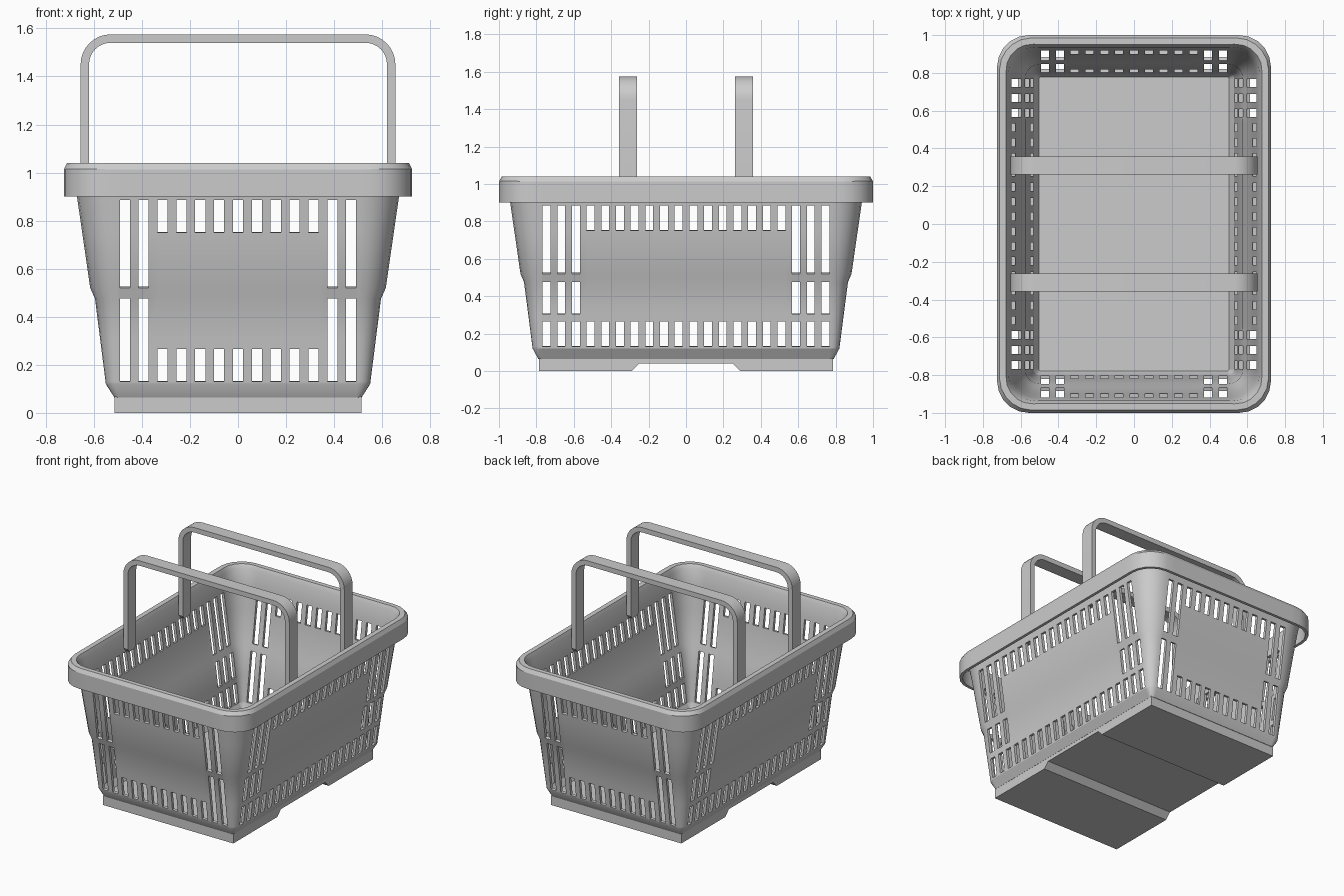
import bpy
from math import sin, cos, pi, radians

if "Cube" in bpy.data.objects:
    bpy.data.objects.remove(bpy.data.objects["Cube"])


def make_object(name, verts, faces, solid=0.0, smooth=25):
    mesh = bpy.data.meshes.new(name)
    mesh.from_pydata(verts, [], faces)
    obj = bpy.data.objects.new(name, mesh)
    bpy.context.collection.objects.link(obj)
    bpy.ops.object.select_all(action='DESELECT')
    bpy.context.view_layer.objects.active = obj
    obj.select_set(True)
    if solid:
        mod = obj.modifiers.new("thickness", 'SOLIDIFY')
        mod.thickness = solid
        mod.offset = -1
        mod.use_even_offset = True
        bpy.ops.object.modifier_apply(modifier=mod.name)
    bpy.ops.object.shade_smooth_by_angle(angle=radians(smooth))
    return obj


# Slot columns: centre positions along the short and long walls
STEP, HALF_SLOT, ARC = 0.0785, 0.021, 5
short_cols = [(i - 6) * STEP for i in range(13)]
long_cols = [(i - 9.5) * STEP for i in range(20)]


def half_ring(hx, hy, r, z):
    """Front wall, corner, right wall, corner."""
    pts = [(c + s * HALF_SLOT, -hy, z) for c in short_cols for s in (-1, 1)]
    pts += [(hx - r + r * sin(a), -hy + r - r * cos(a), z)
            for a in [k * pi / 2 / ARC for k in range(ARC + 1)]]
    pts += [(hx, c + s * HALF_SLOT, z) for c in long_cols for s in (-1, 1)]
    pts += [(hx - r + r * cos(a), hy - r + r * sin(a), z)
            for a in [k * pi / 2 / ARC for k in range(ARC + 1)]]
    return pts


def strip_kind(i):
    """Which slot column (if any) lies right after ring point i."""
    n_short, n_long = 2 * len(short_cols), 2 * len(long_cols)
    if i < n_short:
        if i % 2 == 0:
            return 'short_tall' if i // 2 in (0, 1, 11, 12) else 'small'
        return None
    j = i - n_short - (ARC + 1)
    if 0 <= j < n_long and j % 2 == 0:
        return 'long_tall' if j // 2 in (0, 1, 2, 17, 18, 19) else 'small'
    return None


# Wall rows: the lower edge heights of the open cells for each slot kind
OPEN = {
    'small': (0.13, 0.75),
    'short_tall': (0.13, 0.265, 0.305, 0.52, 0.75),
    'long_tall': (0.13, 0.305, 0.52, 0.75),
    None: (),
}

# Wall profile: height, half width, half depth, corner radius
knots = [(0.065, 0.515, 0.79, 0.022), (0.12, 0.55, 0.82, 0.05),
         (0.475, 0.595, 0.866, 0.095), (0.52, 0.615, 0.885, 0.115),
         (0.90, 0.67, 0.94, 0.155)]


def wall_at(z):
    for a, b in zip(knots, knots[1:]):
        if z <= b[0]:
            t = (z - a[0]) / (b[0] - a[0])
            return [z] + [p + (q - p) * t for p, q in zip(a[1:], b[1:])]


rows = [wall_at(z) for z in
        (0.065, 0.12, 0.13, 0.265, 0.305, 0.475, 0.52, 0.75, 0.885, 0.90)]
# Folded rim with its hanging skirt
rows += [(1.005, 0.684, 0.955, 0.155), (1.02, 0.690, 0.963, 0.155),
         (1.02, 0.699, 0.973, 0.152), (1.008, 0.705, 0.98, 0.15),
         (0.90, 0.705, 0.98, 0.15)]

# Basket shell
verts, faces = [], []
for z, hx, hy, r in rows:
    half = half_ring(hx, hy, r, z)
    verts += half + [(-x, -y, h) for x, y, h in half]
half_n = len(half)
n = 2 * half_n
for k in range(len(rows) - 1):
    for i in range(n):
        if k < 9 and rows[k][0] in OPEN[strip_kind(i % half_n)]:
            continue
        j = (i + 1) % n
        faces.append((k * n + i, k * n + j, (k + 1) * n + j, (k + 1) * n + i))
faces.append(tuple(reversed(range(n))))
make_object("basket_shell", verts, faces, solid=0.02)


def extrude_profile(name, profile, hx):
    """Closed yz profile extruded along x."""
    m = len(profile)
    v = [(s * hx, y, z) for s in (-1, 1) for y, z in profile]
    f = [(i, i + m, (i + 1) % m + m, (i + 1) % m) for i in range(m)]
    f += [tuple(reversed(range(m))), tuple(range(m, 2 * m))]
    return make_object(name, v, f)


# Base block with the shallow channel underneath
extrude_profile("base_block", [(-0.787, 0), (-0.29, 0), (-0.25, 0.04),
                               (0.25, 0.04), (0.29, 0), (0.787, 0),
                               (0.787, 0.068), (-0.787, 0.068)], 0.514)


# Carrying handles
def handle(name, yc):
    right = [(0.655, 0.895, 0.62, 0.895, 0.03), (0.655, 0.92, 0.62, 0.92, 0.047)]
    for k in range(9):
        a = k * pi / 16
        right.append((0.53 + 0.125 * cos(a), 1.45 + 0.125 * sin(a),
                      0.53 + 0.09 * cos(a), 1.45 + 0.09 * sin(a), 0.047))
    stations = right + [(-xo, zo, -xi, zi, w) for xo, zo, xi, zi, w in reversed(right)]
    v, f = [], []
    for xo, zo, xi, zi, w in stations:
        v += [(xo, yc - w, zo), (xo, yc + w, zo), (xi, yc + w, zi), (xi, yc - w, zi)]
    for s in range(len(stations) - 1):
        for c in range(4):
            d = (c + 1) % 4
            f.append((4 * s + c, 4 * s + d, 4 * s + 4 + d, 4 * s + 4 + c))
    last = 4 * len(stations)
    f += [(3, 2, 1, 0), (last - 4, last - 3, last - 2, last - 1)]
    make_object(name, v, f)


handle("front_handle", -0.31)
handle("back_handle", 0.31)
